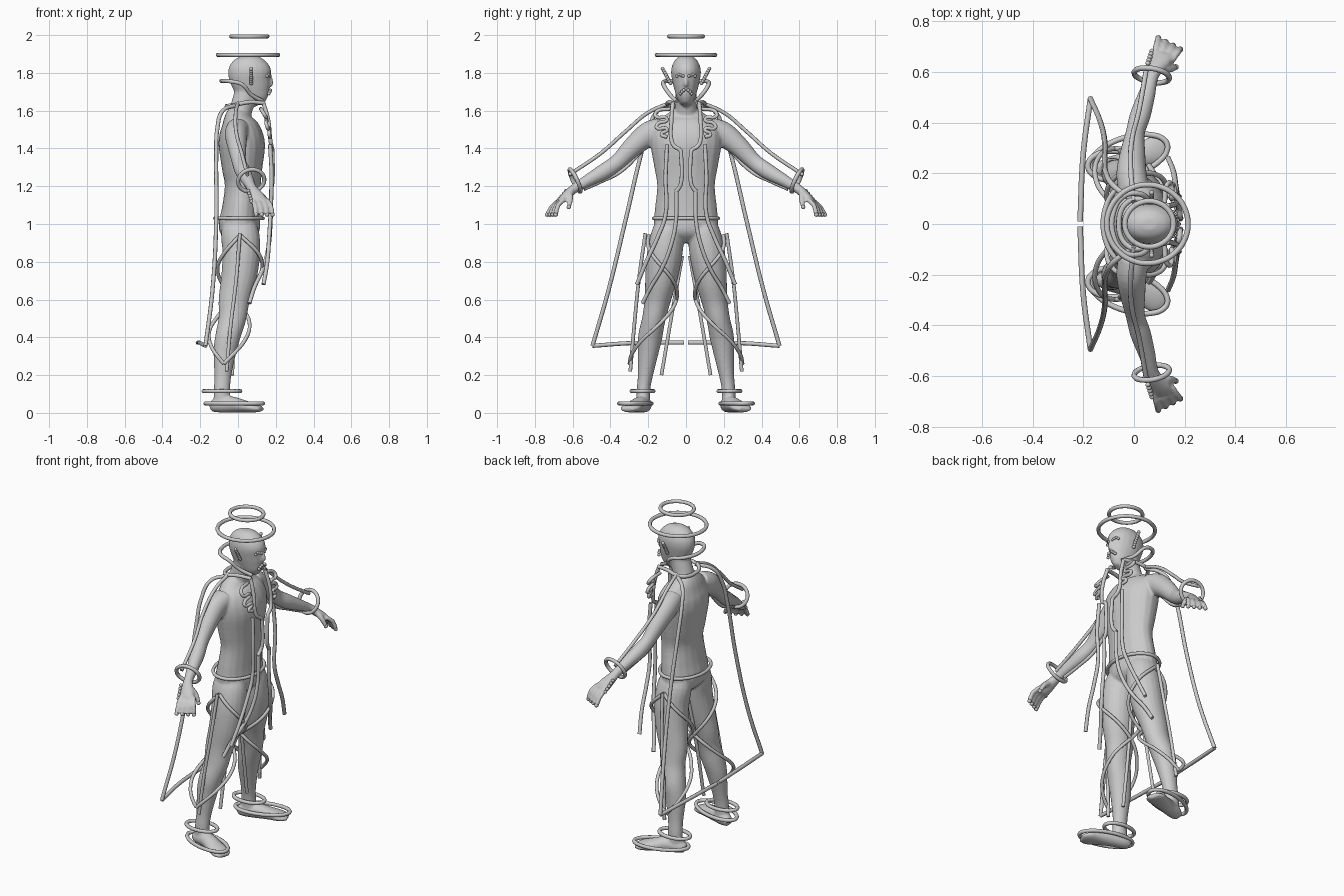
import bpy, bmesh, math
from mathutils import Vector

X, Z = Vector((1, 0, 0)), Vector((0, 0, 1))


def smooth_path(s, k=4):
    """Catmull-Rom refinement of a list of tuples."""
    out = []
    for i in range(len(s) - 1):
        a, b, c, d = s[max(i - 1, 0)], s[i], s[i + 1], s[min(i + 2, len(s) - 1)]
        for j in range(k):
            t = j / k
            out.append(tuple(q + .5 * t * (r - p + t * (2 * p - 5 * q + 4 * r - w + t * (3 * (q - r) + w - p)))
                             for p, q, r, w in zip(a, b, c, d)))
    return out + [tuple(s[-1])]


def loft(bm, sections, ref=X, n=20):
    """Closed tube of elliptical sections (x, y, z, ra, rb); ra lies along ref."""
    sections = smooth_path(sections)
    rings = []
    P = [Vector(s[:3]) for s in sections]
    for i, s in enumerate(sections):
        t = (P[min(i + 1, len(P) - 1)] - P[max(i - 1, 0)]).normalized()
        v = t.cross(ref).normalized()
        u = v.cross(t)
        rings.append([bm.verts.new(P[i] + u * s[3] * math.cos(k * math.tau / n)
                                   + v * s[4] * math.sin(k * math.tau / n)) for k in range(n)])
    faces = [bm.faces.new(rings[0][::-1]), bm.faces.new(rings[-1])]
    for a, b in zip(rings, rings[1:]):
        for k in range(n):
            faces.append(bm.faces.new((a[k], a[(k + 1) % n], b[(k + 1) % n], b[k])))
    bmesh.ops.recalc_face_normals(bm, faces=faces)


def both(sections, side):
    return [(s[0], s[1] * side) + tuple(s[2:]) for s in sections]


def finish(name, bm):
    me = bpy.data.meshes.new(name)
    bm.to_mesh(me)
    bm.free()
    ob = bpy.data.objects.new(name, me)
    bpy.context.collection.objects.link(ob)
    for p in me.polygons:
        p.use_smooth = True
    return ob


def tube(name, pts, r=0.011, cyclic=False, mirror=True):
    for side in ((1, -1) if mirror else (1,)):
        cu = bpy.data.curves.new(name, 'CURVE')
        cu.dimensions = '3D'
        cu.bevel_depth, cu.bevel_resolution, cu.resolution_u = r, 2, 6
        cu.use_fill_caps = True
        sp = cu.splines.new('BEZIER')
        sp.bezier_points.add(len(pts) - 1)
        for b, p in zip(sp.bezier_points, pts):
            b.co = (p[0], p[1] * side, p[2])
            b.handle_left_type = b.handle_right_type = 'AUTO'
        sp.use_cyclic_u = cyclic
        bpy.context.collection.objects.link(bpy.data.objects.new(name, cu))


def ring(name, c, rx, ry, axis=Z, r=0.011, mirror=False, turn=0):
    v = axis.normalized().cross(X).normalized()
    u = v.cross(axis.normalized())
    pts = []
    for k in range(16):
        a = k * math.tau / 16
        p, q = rx * math.cos(a), ry * math.sin(a)
        p, q = p * math.cos(turn) - q * math.sin(turn), p * math.sin(turn) + q * math.cos(turn)
        pts.append(Vector(c) + u * p + v * q)
    tube(name, pts, r, True, mirror)


def beads(name, pts, r=0.009):
    bm = bmesh.new()
    for side in (1, -1):
        for p in pts:
            g = bmesh.ops.create_uvsphere(bm, u_segments=10, v_segments=7, radius=r)
            bmesh.ops.translate(bm, verts=g['verts'], vec=(p[0], p[1] * side, p[2]))
    finish(name, bm)


# Body: lofted head, neck, torso, limbs, fused by a voxel remesh
bm = bmesh.new()
loft(bm, [(.115, 0, 1.632, .03, .02), (.103, 0, 1.66, .065, .043), (.085, 0, 1.70, .09, .058),
          (.07, 0, 1.75, .105, .071), (.062, 0, 1.80, .114, .079), (.06, 0, 1.84, .104, .073),
          (.06, 0, 1.875, .072, .052), (.06, 0, 1.892, .03, .022)])
loft(bm, [(.168, 0, 1.785, .008, .008), (.176, 0, 1.75, .012, .011), (.17, 0, 1.73, .01, .012)])
loft(bm, [(0, 0, 1.54, .06, .07), (.02, 0, 1.62, .06, .058), (.05, 0, 1.72, .06, .055)])
loft(bm, [(.01, 0, .90, .05, .05), (.01, 0, .95, .10, .155), (.008, 0, 1.0, .11, .17),
          (.015, 0, 1.08, .10, .165), (.025, 0, 1.2, .095, .153), (.022, 0, 1.3, .108, .168),
          (.02, 0, 1.42, .123, .188), (.01, 0, 1.5, .108, .182), (0, 0, 1.56, .075, .13),
          (.005, 0, 1.61, .05, .06)])
LEG = [(.008, .07, 1.03, .07, .06), (.01, .093, .96, .10, .085), (.018, .112, .85, .10, .094),
       (.005, .13, .72, .094, .086), (-.02, .15, .6, .083, .07), (-.03, .17, .5, .073, .062),
       (-.055, .19, .4, .066, .064), (-.07, .2, .32, .06, .055), (-.08, .215, .2, .045, .04),
       (-.085, .225, .12, .043, .036), (-.085, .225, .03, .045, .038)]
FOOT = [(-.145, .21, .03, .025, .025), (-.11, .22, .04, .038, .04), (-.04, .24, .045, .043, .043),
        (.03, .27, .035, .033, .05), (.09, .295, .025, .023, .056), (.125, .31, .02, .012, .035)]
ARM = [(0, .13, 1.51, .06, .055), (-.01, .2, 1.475, .06, .065), (-.005, .28, 1.41, .05, .054),
       (.005, .36, 1.33, .038, .043), (.025, .43, 1.28, .041, .043), (.05, .51, 1.235, .034, .034),
       (.07, .58, 1.195, .026, .026), (.085, .615, 1.168, .034, .024), (.105, .65, 1.135, .044, .021),
       (.112, .668, 1.12, .042, .016)]
THUMB = [(.10, .615, 1.165, .018, .018), (.14, .612, 1.135, .015, .015), (.165, .62, 1.09, .012, .012)]
fingers = []
for i in range(4):
    fingers.append(((.076 + .024 * i, .655 - .004 * i, 1.13), (.088 + .028 * i, .703 - .009 * i, 1.10),
                    (.096 + .029 * i, .735 - .015 * i, 1.05)))
for side in (1, -1):
    for part, ref in ((LEG, X), (FOOT, Z), (ARM, X), (THUMB, X)):
        loft(bm, both(part, side), ref)
    for f in fingers:
        loft(bm, both([p + (.013, .013) for p in f], side), n=10)
body = finish("body", bm)
m = body.modifiers.new("fuse", 'REMESH')
m.mode, m.voxel_size, m.use_smooth_shade = 'VOXEL', 0.007, True
m = body.modifiers.new("soften", 'SMOOTH')
m.factor, m.iterations = 0.5, 5

# Halos, belt, and rings at wrists, ankles and soles
ring("large_halo", (.053, 0, 1.895), .16, .155)
ring("small_halo", (.06, 0, 1.993), .096, .09)
ring("belt", (.005, 0, 1.03), .127, .17, r=.01)
ring("wrist_ring", (.07, .587, 1.23), .07, .065, Vector((.15, .85, -.4)), mirror=True)
ring("ankle_ring", (-.085, .23, .115), .097, .058, mirror=True)
ring("sole_ring", (-.02, .268, .05), .158, .075, mirror=True, turn=.3)

# Collars
tube("high_collar", [(.13, .05, 1.65), (.07, .085, 1.685), (.02, .12, 1.74), (-.04, .11, 1.755),
                     (-.08, .05, 1.757), (-.08, -.05, 1.757), (-.04, -.11, 1.755), (.02, -.12, 1.74),
                     (.07, -.085, 1.685), (.13, -.05, 1.65)], mirror=False)
tube("neckline", [(.14, .07, 1.64), (.06, .09, 1.645), (-.02, .09, 1.63), (-.06, .0, 1.625),
                  (-.02, -.09, 1.63), (.06, -.09, 1.645), (.14, -.07, 1.64)], mirror=False)

# Cape edges and hem
tube("cape_edge", [(0, .09, 1.63), (-.08, .15, 1.6), (-.11, .2, 1.5), (-.115, .235, 1.38),
                   (-.115, .32, 1.02), (-.135, .41, .65), (-.172, .495, .355)])
tube("cape_hem", [(-.172, .495, .355), (-.2, .28, .37), (-.213, .01, .372)])

# Sleeve seams
tube("sleeve_top", [(.0, .09, 1.64), (-.012, .2, 1.59), (-.01, .32, 1.49), (.02, .45, 1.375),
                    (.05, .62, 1.26)], .01)
tube("sleeve_bottom", [(-.01, .23, 1.39), (.005, .35, 1.275), (.03, .45, 1.225), (.055, .54, 1.185)], .01)

# Coat front: long edge, lapel, curled trim, inner panel, skirt
tube("coat_edge", [(.17, .1, 1.42), (.178, .108, 1.25), (.172, .108, 1.05), (.165, .15, .93),
                   (.155, .21, .8), (.135, .26, .68)])
tube("lapel", [(.135, .07, 1.64), (.16, .077, 1.55), (.172, .076, 1.44), (.178, .06, 1.41),
               (.182, .03, 1.39), (.183, .026, 1.36), (.182, .026, 1.22), (.178, .035, 1.195),
               (.175, .055, 1.17)])
tube("curled_trim", [(.12, .08, 1.61), (.13, .155, 1.595), (.145, .16, 1.57), (.15, .1, 1.555),
                     (.15, .15, 1.53), (.155, .155, 1.51), (.165, .1, 1.5), (.165, .13, 1.475),
                     (.17, .1, 1.46)], .01)
tube("coat_skirt_front", [(.175, .05, 1.17), (.172, .055, 1.0), (.16, .085, .87), (.13, .13, .76),
                          (.085, .19, .66), (.06, .23, .58)])

# Trouser seams
tube("outer_seam", [(.01, .215, .95), (-.01, .25, .7), (-.04, .275, .45), (-.06, .295, .22)], .01)
tube("inner_seam", [(.0, .02, .83), (-.02, .07, .55), (-.03, .13, .2)], .01)


# Crossing bands, one turn each, wound both ways round each leg
def leg_centre(z):
    for a, b in zip(LEG, LEG[1:]):
        if a[2] >= z >= b[2]:
            f = (a[2] - z) / (a[2] - b[2])
            return [a[i] + (b[i] - a[i]) * f for i in (0, 1, 3, 4)]


for way in (1, -1):
    pts = []
    for k in range(21):
        t = k / 20
        z = .94 - .68 * t
        x, y, ra, rb = leg_centre(z)
        a = math.pi / 2 + way * t * math.tau
        gap = .014 + .03 * t
        pts.append((x + (ra + gap) * math.cos(a), y + (rb + gap) * math.sin(a), z))
    tube("leg_band", pts, .01)

# Beads: ears, eyes, mouth, hands
beads("ear_beads", [(.07, .082 + .006 * k, 1.745 + .011 * k) for k in range(8)], .01)
beads("eye_beads", [(.172 - .006 * k, .015 + .011 * k, 1.783 + .004 * (k % 3)) for k in range(4)], .008)
beads("mouth_beads", [(.172, .012, 1.708), (.168, .022, 1.70), (.163, .03, 1.69)], .009)
beads("finger_beads", [f[2] for f in fingers] + [s[:3] for s in THUMB[1:]], .012)
beads("hand_beads", [(.055 + .004 * k, .635 + .012 * k, 1.175 - .014 * k) for k in range(5)], .01)
